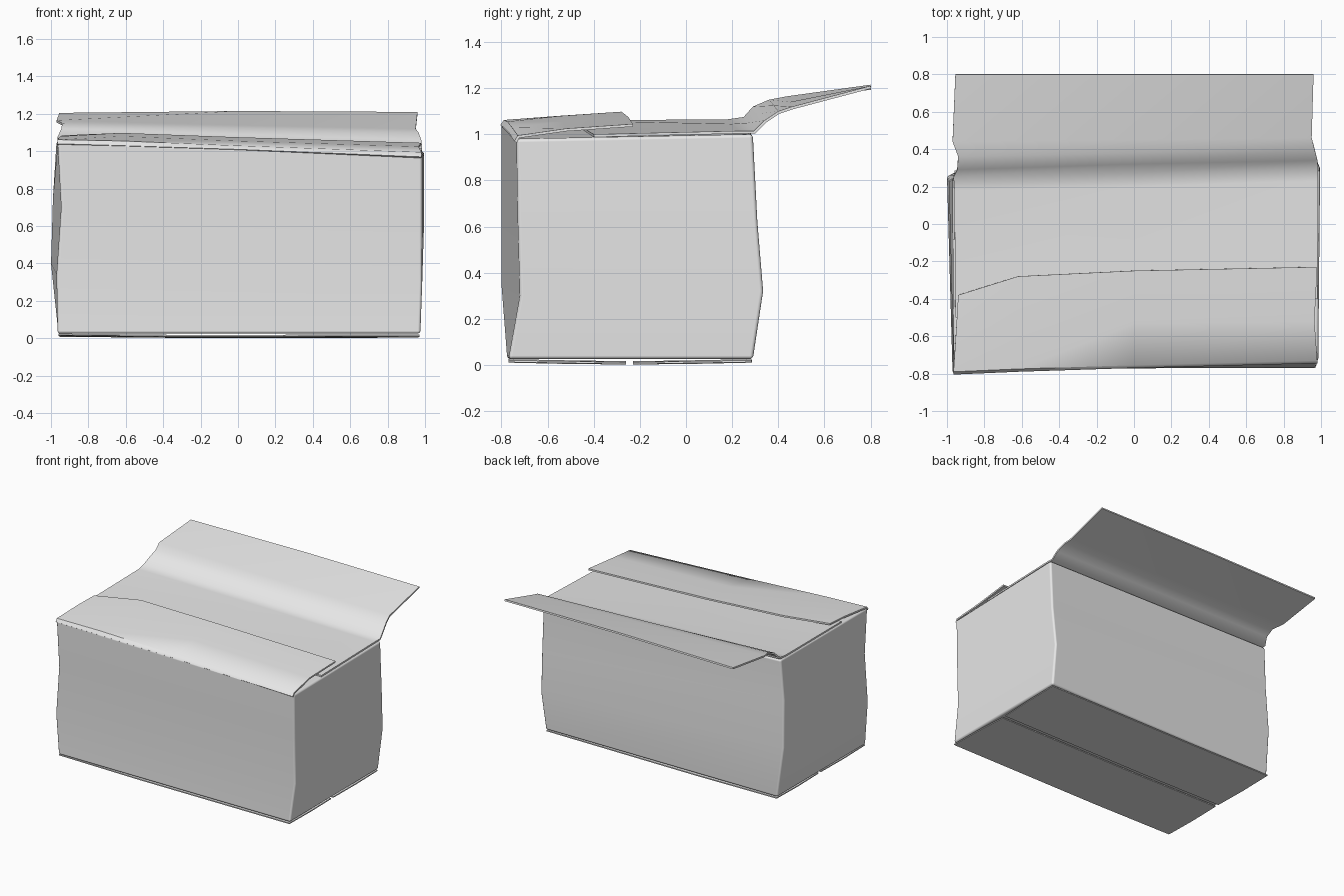
import bpy
import bmesh
import math

default_cube = bpy.data.objects.get("Cube")
if default_cube:
    bpy.data.objects.remove(default_cube)

# One plain grey for the whole carton
grey = bpy.data.materials.new("plain grey card")
grey.use_nodes = True
colour = (0.8, 0.8, 0.8, 1)
grey.diffuse_color = colour
grey.node_tree.nodes["Principled BSDF"].inputs["Base Color"].default_value = colour


def finish(name, bm, sharp_angle=None):
    """Turn a bmesh into a smooth-shaded object."""
    bmesh.ops.recalc_face_normals(bm, faces=bm.faces[:])
    for face in bm.faces:
        face.smooth = True
    if sharp_angle:
        for edge in bm.edges:
            edge.smooth = edge.calc_face_angle(0) < math.radians(sharp_angle)
    mesh = bpy.data.meshes.new(name)
    bm.to_mesh(mesh)
    bm.free()
    mesh.materials.append(grey)
    obj = bpy.data.objects.new(name, mesh)
    bpy.context.scene.collection.objects.link(obj)
    return obj


def loft(bm, rows, closed=False):
    """Skin quads between successive rows of points."""
    grid = [[bm.verts.new(p) for p in row] for row in rows]
    for low, high in zip(grid, grid[1:]):
        count = len(low)
        for i in range(count if closed else count - 1):
            j = (i + 1) % count
            bm.faces.new((low[i], low[j], high[j], high[i]))
    return grid


def card_sheet(name, rows, thickness=0.012):
    """A bent piece of card with real thickness."""
    bm = bmesh.new()
    loft(bm, rows)
    bmesh.ops.recalc_face_normals(bm, faces=bm.faces[:])
    bmesh.ops.solidify(bm, geom=bm.faces[:], thickness=thickness)
    return finish(name, bm, sharp_angle=50)


# Carton body: slightly warped corner posts joined into walls
front_right = [(-.965, -.775, .025), (-.97, -.80, .34), (-.945, -.80, .7), (-.965, -.80, 1.05)]
front_left = [(.975, -.77, .025), (.985, -.72, .3), (.985, -.73, .65), (.985, -.735, .98)]
back_left = [(.975, .29, .025), (.985, .335, .32), (.995, .31, .62), (.995, .29, 1.0)]
back_right = [(-.96, .28, .025), (-1.0, .26, .4), (-.99, .24, .75), (-.97, .25, 1.055)]
bm = bmesh.new()
rings = loft(bm, list(zip(front_right, front_left, back_left, back_right)), closed=True)
bm.faces.new(rings[0])
bm.faces.new(rings[-1])
body = finish("carton_body", bm)
bevel = body.modifiers.new("soft creases", "BEVEL")
bevel.width = 0.015
bevel.segments = 3
bevel.limit_method = "ANGLE"
bevel.angle_limit = math.radians(45)
bevel.harden_normals = True

# Top panel that creases upward into the open back flap
card_sheet("top_panel_and_back_flap", [
    [(-.955, -.5, 1.06), (0, -.45, 1.03), (.98, -.4, 1.0)],
    [(-.96, .18, 1.065), (0, .2, 1.045), (.985, .23, 1.015)],
    [(-.965, .25, 1.075), (0, .27, 1.05), (.985, .295, 1.015)],
    [(-.945, .29, 1.12), (0, .32, 1.09), (.98, .34, 1.06)],
    [(-.94, .36, 1.15), (0, .38, 1.125), (.965, .4, 1.1)],
    [(-.97, .44, 1.165), (0, .45, 1.14), (.95, .46, 1.12)],
    [(-.955, .8, 1.205), (0, .8, 1.215), (.96, .8, 1.21)],
])

# Front flap folded back over the top, its free edge lifting a little
card_sheet("front_flap", [
    [(-.965, -.805, 1.04), (-.62, -.79, 1.03), (0, -.77, 1.01), (.98, -.745, .97)],
    [(-.965, -.79, 1.062), (-.62, -.775, 1.055), (0, -.755, 1.03), (.98, -.73, .995)],
    [(-.95, -.55, 1.08), (-.62, -.54, 1.08), (0, -.53, 1.055), (.965, -.52, 1.025)],
    [(-.94, -.38, 1.085), (-.62, -.28, 1.098), (0, -.25, 1.075), (.98, -.23, 1.045)],
])

# Two bottom flaps meeting at a narrow seam
for name, outer, inner in (("bottom_front_flap", -.77, -.26), ("bottom_back_flap", .285, -.23)):
    middle = (outer + inner) / 2
    card_sheet(name, [
        [(-.96, outer, .025), (-.3, outer, .018), (.97, outer, .02)],
        [(-.96, middle, .02), (-.3, middle, .012), (.97, middle, .016)],
        [(-.95, inner, .016), (-.3, inner, .01), (.96, inner, .011)],
    ], thickness=0.008)
